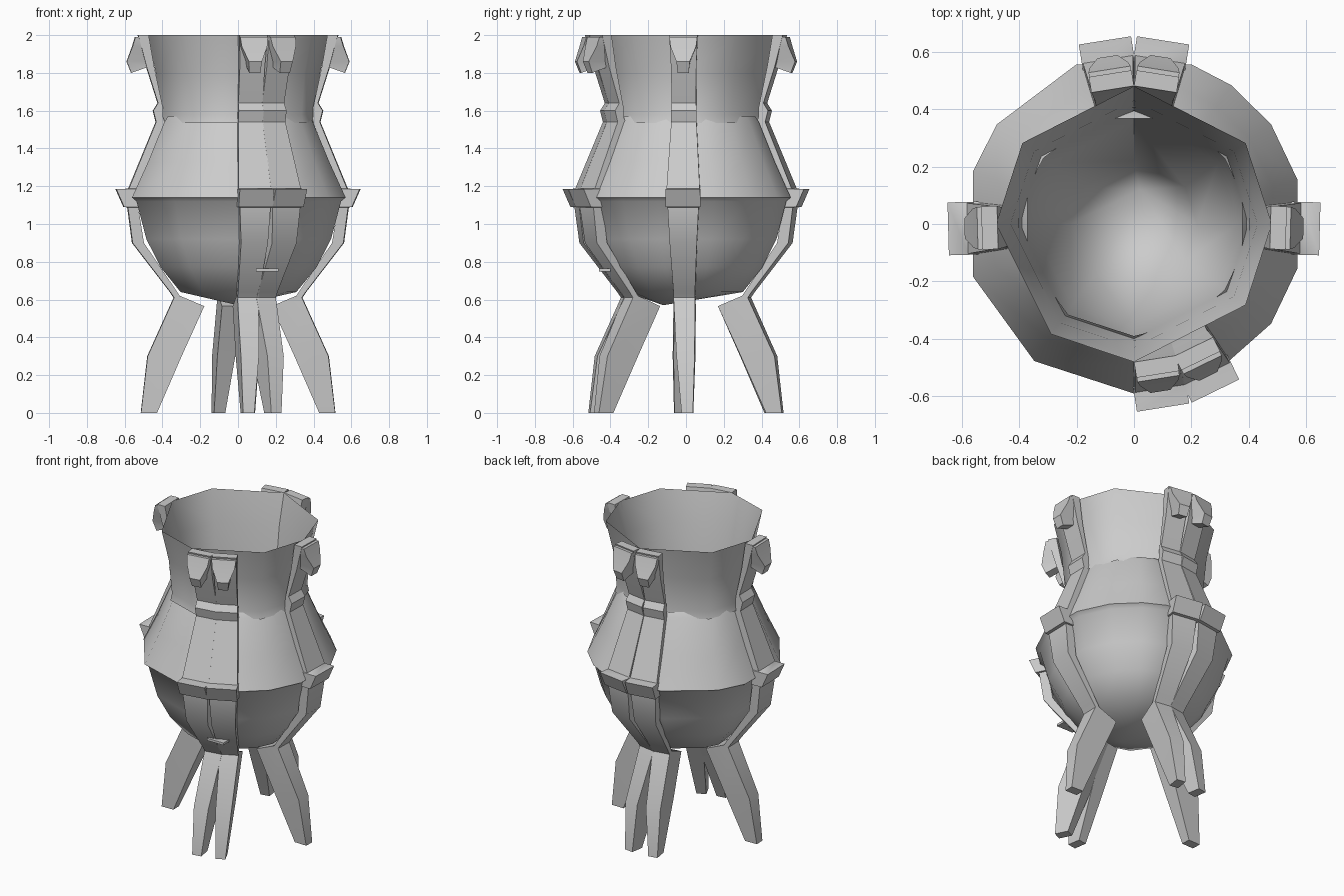
import bpy, bmesh, math
from mathutils import Vector

cube = bpy.data.objects.get("Cube")
if cube:
    bpy.data.objects.remove(cube)

grey = bpy.data.materials.new("plain grey")
grey.use_nodes = True
grey.diffuse_color = (0.6, 0.6, 0.6, 1)
grey.node_tree.nodes["Principled BSDF"].inputs["Base Color"].default_value = (0.6, 0.6, 0.6, 1)


def finish(name, bm, angle, recalc=True):
    if recalc:
        bmesh.ops.recalc_face_normals(bm, faces=bm.faces)
    mesh = bpy.data.meshes.new(name)
    bm.to_mesh(mesh)
    bm.free()
    mesh.materials.append(grey)
    ob = bpy.data.objects.new(name, mesh)
    bpy.context.collection.objects.link(ob)
    bpy.ops.object.select_all(action='DESELECT')
    ob.select_set(True)
    bpy.context.view_layer.objects.active = ob
    bpy.ops.object.shade_smooth_by_angle(angle=math.radians(angle))
    return ob


def bridge(bm, a, b):
    n = len(a)
    for k in range(n):
        bm.faces.new((a[k], a[(k + 1) % n], b[(k + 1) % n], b[k]))


def shell(name, profile, angles, apex=None, inward=False):
    """Open ring-by-ring shell from (radius, height) pairs, listed upwards."""
    bm = bmesh.new()
    rings = [[bm.verts.new((r * math.cos(math.radians(a)), r * math.sin(math.radians(a)), z))
              for a in angles] for r, z in profile]
    for low, high in zip(rings, rings[1:]):
        bridge(bm, low, high)
    if apex:
        tip = bm.verts.new(apex)
        for k, v in enumerate(rings[0]):
            bm.faces.new((tip, rings[0][(k + 1) % len(angles)], v))
    if inward:
        bmesh.ops.reverse_faces(bm, faces=bm.faces)
    return finish(name, bm, 50, recalc=False)


def strut(name, stations, angle, lean=0):
    """Capped bar of (outer r, outer z, inner r, inner z, half width) sections.
    The foot is pushed sideways by lean, fading out at the knee."""
    out = Vector((math.cos(math.radians(angle)), math.sin(math.radians(angle)), 0))
    side = Vector((-out.y, out.x, 0))
    bm = bmesh.new()
    rings = []
    for ro, zo, ri, zi, w in stations:
        shift = lean * max(0, 1 - zo / 0.6)
        corners = ((ro, zo, -w), (ro, zo, w), (ri, zi, w), (ri, zi, -w))
        rings.append([bm.verts.new(out * r + side * (s + shift) + Vector((0, 0, z)))
                      for r, z, s in corners])
    for low, high in zip(rings, rings[1:]):
        bridge(bm, low, high)
    bm.faces.new(rings[0])
    bm.faces.new(rings[-1])
    return finish(name, bm, 35)


# Faceted vessel: bowl, sloping shoulder, flared neck and inner lining
BELLY = (15, 36, 55, 70, 110, 144, 162, 198, 234, 270, 299, 324, 345)
RIM = (0, 36, 90, 144, 180, 233, 270, 324)
shell("bowl", [(0.32, 0.64), (0.43, 0.77), (0.51, 0.92), (0.565, 1.12), (0.59, 1.14)],
      BELLY, apex=(0, -0.12, 0.57))
shell("shoulder", [(0.59, 1.14), (0.5, 1.33), (0.41, 1.54), (0.39, 1.57)], BELLY)
shell("neck", [(0.425, 1.535), (0.415, 1.58), (0.435, 1.8), (0.48, 2.0)], RIM)
shell("lining", [(0.22, 0.92), (0.36, 1.3), (0.4, 1.56), (0.43, 1.8), (0.479, 2.0)],
      RIM, apex=(0.02, 0.12, 0.7), inward=True)

# Leg running up through a collar block to the rim
LEG = [
    (0.515, 0, 0.43, 0, 0.03),
    (0.48, 0.3, 0.3, 0.3, 0.048),
    (0.34, 0.61, 0.18, 0.565, 0.057),
    (0.36, 0.64, 0.31, 0.62, 0.057),
    (0.56, 0.9, 0.5, 0.9, 0.072),
    (0.585, 1.088, 0.53, 1.088, 0.082),
    (0.605, 1.09, 0.53, 1.09, 0.092),
    (0.647, 1.185, 0.54, 1.185, 0.092),
    (0.58, 1.187, 0.53, 1.187, 0.088),
    (0.435, 1.54, 0.39, 1.54, 0.067),
    (0.45, 1.6, 0.4, 1.57, 0.067),
    (0.425, 1.64, 0.4, 1.62, 0.065),
    (0.485, 1.83, 0.445, 1.83, 0.067),
    (0.53, 2.0, 0.475, 2.0, 0.075),
]
# Hooked knob at the rim
KNOB = [
    (0.545, 1.99, 0.48, 1.99, 0.074),
    (0.56, 1.94, 0.48, 1.94, 0.068),
    (0.59, 1.86, 0.475, 1.86, 0.035),
    (0.566, 1.8, 0.48, 1.83, 0.03),
]
PLACES = {"left": (-1.5, 0.02), "right": (181.5, 0.02),
          "front_inner": (-81, -0.024), "front_outer": (-64, -0.025),
          "back_left": (81, 0.02), "back_right": (99, 0.03)}
for place, (angle, lean) in PLACES.items():
    strut(place + "_leg", LEG, angle, lean)
    strut(place + "_knob", KNOB, angle)

# Small cross tab between the front legs
bm = bmesh.new()
bmesh.ops.create_cube(bm, size=1)
bmesh.ops.scale(bm, vec=(0.12, 0.06, 0.015), verts=bm.verts)
bmesh.ops.translate(bm, vec=(0.155, -0.43, 0.757), verts=bm.verts)
finish("cross_tab", bm, 30)
